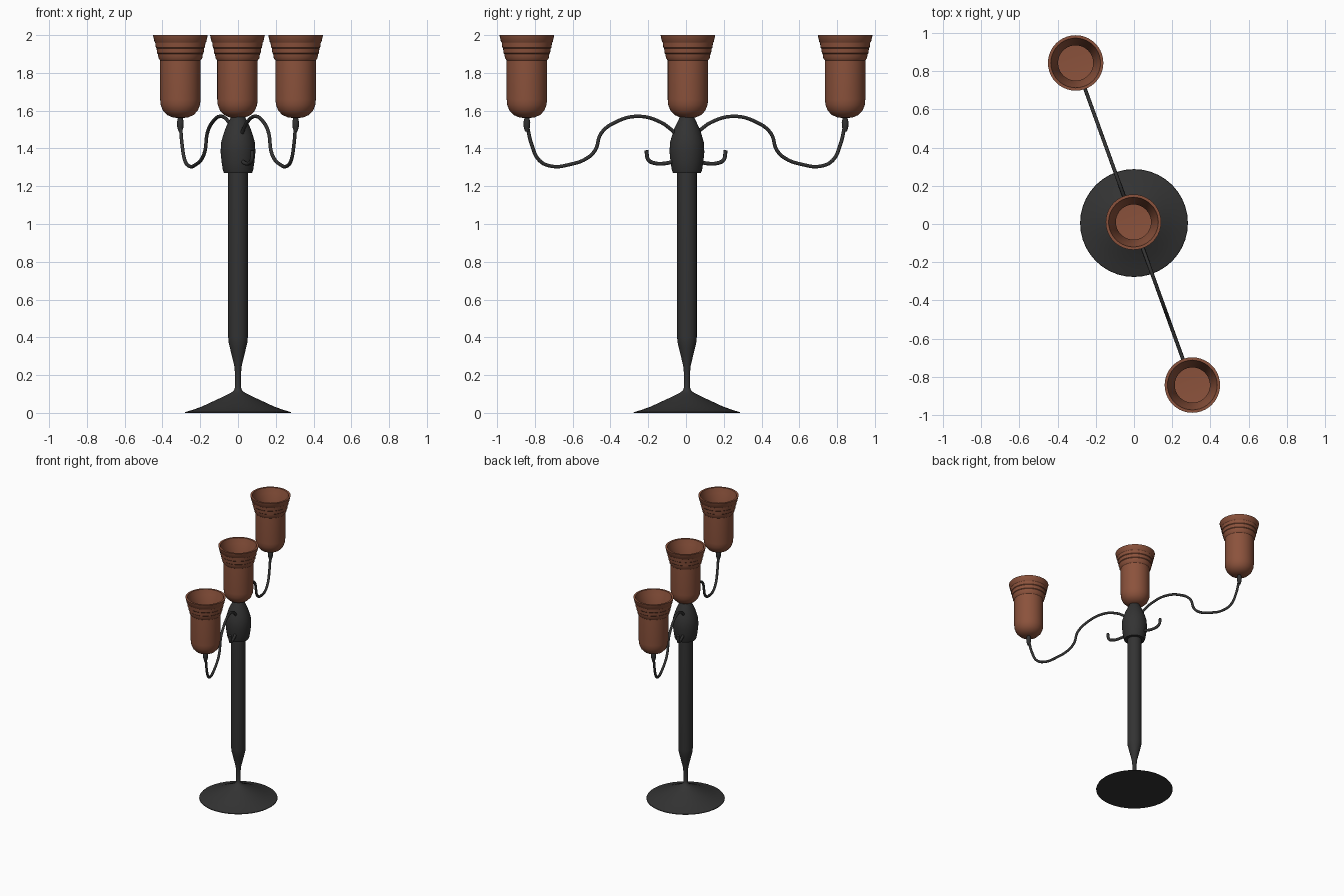
import bpy, bmesh, math
from mathutils import Vector

if "Cube" in bpy.data.objects:
    bpy.data.objects.remove(bpy.data.objects["Cube"])


def make_mat(name, rgb):
    m = bpy.data.materials.new(name)
    m.diffuse_color = (*rgb, 1)
    m.use_nodes = True
    m.node_tree.nodes["Principled BSDF"].inputs["Base Color"].default_value = m.diffuse_color
    return m


IRON = make_mat("dark_iron", (0.033, 0.033, 0.033))
COPPER = make_mat("copper_brown", (0.26, 0.085, 0.045))


def lathe(name, profile, mat, loc, n=40):
    """Spin (radius, height) points around z; radius 0 closes the end."""
    bm = bmesh.new()
    rings = []
    for r, z in profile:
        if r == 0:
            rings.append([bm.verts.new((0, 0, z))] * n)
        else:
            rings.append([bm.verts.new((r * math.cos(a), r * math.sin(a), z))
                          for a in (2 * math.pi * i / n for i in range(n))])
    for lo, hi in zip(rings, rings[1:]):
        for i in range(n):
            j = (i + 1) % n
            bm.faces.new(list(dict.fromkeys((lo[i], lo[j], hi[j], hi[i]))))
    bmesh.ops.recalc_face_normals(bm, faces=bm.faces)
    me = bpy.data.meshes.new(name)
    bm.to_mesh(me)
    bm.free()
    me.materials.append(mat)
    ob = bpy.data.objects.new(name, me)
    ob.location = loc
    bpy.context.collection.objects.link(ob)
    bpy.ops.object.select_all(action='DESELECT')
    ob.select_set(True)
    bpy.context.view_layer.objects.active = ob
    bpy.ops.object.shade_smooth_by_angle(angle=math.radians(35))
    return ob


def rod(name, path, radius, direction):
    """Round rod through (distance, height) points in the plane of direction."""
    cu = bpy.data.curves.new(name, 'CURVE')
    cu.dimensions = '3D'
    cu.bevel_depth = radius
    cu.bevel_resolution = 3
    cu.resolution_u = 6
    cu.use_fill_caps = True
    sp = cu.splines.new('BEZIER')
    sp.bezier_points.add(len(path) - 1)
    for bp, (d, z) in zip(sp.bezier_points, path):
        bp.co = direction * d + Vector((0, 0, z))
        bp.handle_left_type = bp.handle_right_type = 'AUTO'
    cu.materials.append(IRON)
    ob = bpy.data.objects.new(name, cu)
    bpy.context.collection.objects.link(ob)
    return ob


# Foot and pole
lathe("foot_and_pole", [
    (0, 0), (0.282, 0), (0.28, 0.004), (0.24, 0.016), (0.19, 0.034), (0.13, 0.062),
    (0.08, 0.085), (0.04, 0.105), (0.022, 0.118), (0.016, 0.135), (0.016, 0.21),
    (0.02, 0.25), (0.032, 0.30), (0.043, 0.345), (0.05, 0.375), (0.052, 0.40),
    (0.052, 1.28), (0, 1.28)], IRON, (0, 0.005, 0))

# Bulb where the arms meet
lathe("arm_hub", [
    (0, 1.27), (0.074, 1.27), (0.08, 1.285), (0.087, 1.33), (0.092, 1.38),
    (0.09, 1.43), (0.08, 1.465), (0.067, 1.505), (0.05, 1.54), (0.036, 1.57),
    (0, 1.575)], IRON, (0, 0.005, 0))

# Hollow cup profile: outside up, over the rim, inside down
CUP = [(0, 1.56), (0.04, 1.564), (0.07, 1.577), (0.092, 1.6), (0.104, 1.63),
       (0.107, 1.66), (0.107, 1.866), (0.116, 1.878), (0.119, 1.9), (0.123, 1.904),
       (0.126, 1.93), (0.13, 1.934), (0.133, 1.96), (0.137, 1.964), (0.145, 2.0),
       (0.13, 2.0), (0.12, 1.96), (0.092, 1.87), (0.092, 1.61), (0, 1.605)]
SOCKET = [(0, 1.49), (0.01, 1.49), (0.017, 1.515), (0.018, 1.54), (0.012, 1.565), (0, 1.565)]
ARM = [(0.05, 1.47), (0.09, 1.505), (0.145, 1.54), (0.265, 1.57), (0.395, 1.54),
       (0.478, 1.48), (0.512, 1.39), (0.56, 1.347), (0.66, 1.314), (0.75, 1.305),
       (0.824, 1.335), (0.869, 1.42), (0.892, 1.51)]
HOOK = [(0.06, 1.335), (0.11, 1.322), (0.175, 1.322), (0.212, 1.34), (0.223, 1.39)]

lathe("cup_centre", CUP, COPPER, (-0.003, 0.01, 0))

# Arms, cups and small hooks on the two opposite sides
for side, s in (("front", 1), ("back", -1)):
    d = Vector((0.305, -0.842, 0)).normalized() * s
    tip = d * 0.896
    rod(side + "_arm", ARM, 0.0095, d)
    rod(side + "_hook", HOOK, 0.0105, d)
    lathe(side + "_socket", SOCKET, IRON, tip, 20)
    lathe(side + "_cup", CUP, COPPER, tip)
